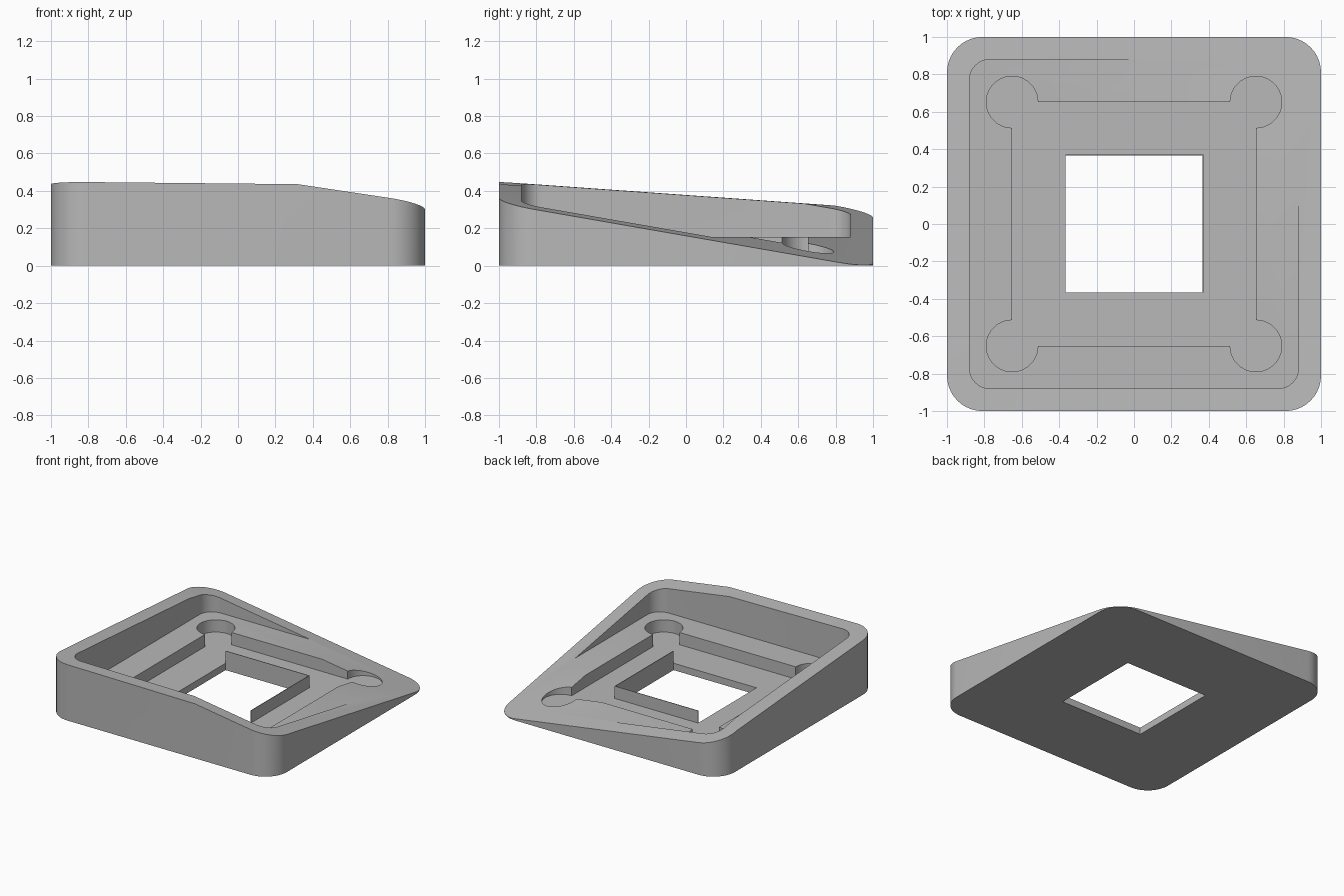
import bpy
import bmesh
from math import cos, sin, radians
from mathutils import Vector

cube = bpy.data.objects.get("Cube")
if cube:
    bpy.data.objects.remove(cube, do_unlink=True)

FLOOR = 0.153      # floor of the wide recess
LOWER = 0.055      # floor of the inner recess
HOLE = 0.367       # half width of the square opening

grey = bpy.data.materials.new("plain grey")
grey.use_nodes = True
colour = (0.48, 0.48, 0.48, 1)
grey.diffuse_color = colour
grey.node_tree.nodes["Principled BSDF"].inputs["Base Color"].default_value = colour


def outline(centre, radius=0, start=0, end=90, steps=10):
    """Four-fold outline with an arc, or one sharp point, at each corner."""
    points = []
    for quarter in range(4):
        turn = radians(90 * quarter)
        for i in range(steps + 1 if radius else 1):
            a = radians(start + (end - start) * i / steps)
            x, y = centre + radius * cos(a), centre + radius * sin(a)
            points.append((x * cos(turn) - y * sin(turn),
                           x * sin(turn) + y * cos(turn)))
    return points


def prism(name, points, z0, z1, planes=()):
    """Extrude an outline, then trim away all that lies above the planes."""
    bm = bmesh.new()
    base = bm.faces.new([bm.verts.new((x, y, z0)) for x, y in points])
    top = bmesh.ops.extrude_face_region(bm, geom=[base])["geom"]
    bmesh.ops.translate(bm, vec=(0, 0, z1 - z0),
                        verts=[g for g in top if isinstance(g, bmesh.types.BMVert)])
    for point, slope_x, slope_y in planes:
        cut = bmesh.ops.bisect_plane(
            bm, geom=bm.verts[:] + bm.edges[:] + bm.faces[:], plane_co=point,
            plane_no=Vector((-slope_x, -slope_y, 1)).normalized(), clear_outer=True)
        edges = [g for g in cut["geom_cut"] if isinstance(g, bmesh.types.BMEdge)]
        bmesh.ops.edgeloop_fill(bm, edges=edges)
    bmesh.ops.recalc_face_normals(bm, faces=bm.faces[:])
    mesh = bpy.data.meshes.new(name)
    bm.to_mesh(mesh)
    bm.free()
    mesh.materials.append(grey)
    obj = bpy.data.objects.new(name, mesh)
    bpy.context.collection.objects.link(obj)
    return obj


# Rounded block with a gentle top slope and a steeper slope to the low corner
body = prism("sloped_base", outline(0.81, 0.19), 0, 0.7,
             [((-1, -0.9, 0.442), -0.01, -0.071),
              ((1, -0.8, 0.299), -0.15, -0.174)])

# Wide recess, inner recess with round corner pockets, and square opening
cutters = [prism("recess_cutter", outline(0.77, 0.11), FLOOR, 1),
           prism("pocket_cutter", outline(0.652, 0.138, -90, 180, 30), LOWER, 1),
           prism("opening_cutter", outline(HOLE), -0.5, 1)]

bpy.ops.object.select_all(action="DESELECT")
body.select_set(True)
bpy.context.view_layer.objects.active = body
for cutter in cutters:
    cutter.hide_render = True
    mod = body.modifiers.new(cutter.name, "BOOLEAN")
    mod.operation = "DIFFERENCE"
    mod.solver = "EXACT"
    mod.object = cutter
    bpy.ops.object.modifier_apply(modifier=mod.name)
    bpy.data.objects.remove(cutter, do_unlink=True)
bpy.ops.object.shade_smooth_by_angle(angle=radians(30))

# Thin upright lips on two sides of the opening
OUT = HOLE + 0.005
for name, x0, y0 in (("back_lip", -HOLE, HOLE), ("side_lip", HOLE, -HOLE)):
    prism(name, [(x0, y0), (OUT, y0), (OUT, OUT), (x0, OUT)], LOWER - 0.01, FLOOR)
